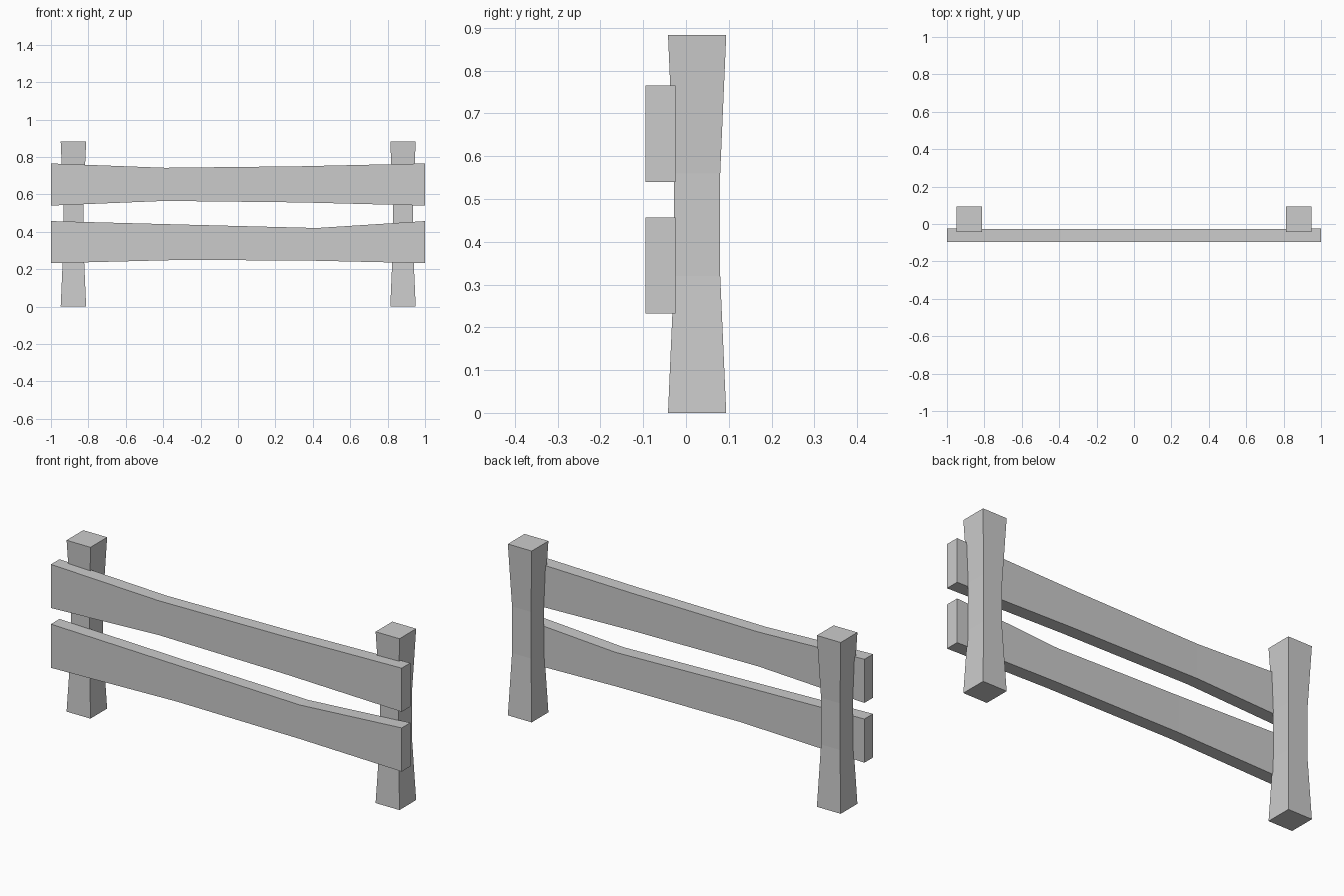
import bpy
import bmesh

cube = bpy.data.objects.get("Cube")
if cube:
    bpy.data.objects.remove(cube, do_unlink=True)

GREY = (0.6, 0.6, 0.6, 1.0)
mat = bpy.data.materials.new("plain_grey")
mat.use_nodes = True
mat.diffuse_color = GREY
mat.node_tree.nodes["Principled BSDF"].inputs["Base Color"].default_value = GREY


def loft(name, rings):
    """Skin a row of four-cornered rings and cap both ends."""
    bm = bmesh.new()
    loops = [[bm.verts.new(p) for p in ring] for ring in rings]
    for a, b in zip(loops, loops[1:]):
        for i in range(4):
            j = (i + 1) % 4
            bm.faces.new((a[i], a[j], b[j], b[i]))
    bm.faces.new(loops[0])
    bm.faces.new(loops[-1])
    bmesh.ops.recalc_face_normals(bm, faces=bm.faces)
    mesh = bpy.data.meshes.new(name)
    bm.to_mesh(mesh)
    bm.free()
    mesh.materials.append(mat)
    obj = bpy.data.objects.new(name, mesh)
    bpy.context.collection.objects.link(obj)


def post(name, cx, cy=0.026):
    # Square post with a narrower waist: (height, half width)
    rings = []
    for z, h in ((0, 0.068), (0.32, 0.054), (0.56, 0.054), (0.883, 0.068)):
        rings.append([(cx + sx * h, cy + sy * h, z)
                      for sx, sy in ((-1, -1), (1, -1), (1, 1), (-1, 1))])
    loft(name, rings)


def rail(name, stations):
    # Hand-hewn plank: (x, bottom, top, back face)
    front = -0.095
    loft(name, [[(x, front, lo), (x, back, lo), (x, back, hi), (x, front, hi)]
                for x, lo, hi, back in stations])


# Posts
post("right_post", -0.88)
post("left_post", 0.882)

# Rails
rail("upper_rail", [(-1, 0.54, 0.765, -0.025), (-0.39, 0.565, 0.742, -0.028),
                    (0.33, 0.557, 0.75, -0.027), (1, 0.54, 0.765, -0.025)])
rail("lower_rail", [(-1, 0.232, 0.457, -0.025), (-0.28, 0.25, 0.438, -0.029),
                    (0.42, 0.245, 0.42, -0.027), (1, 0.232, 0.457, -0.025)])
